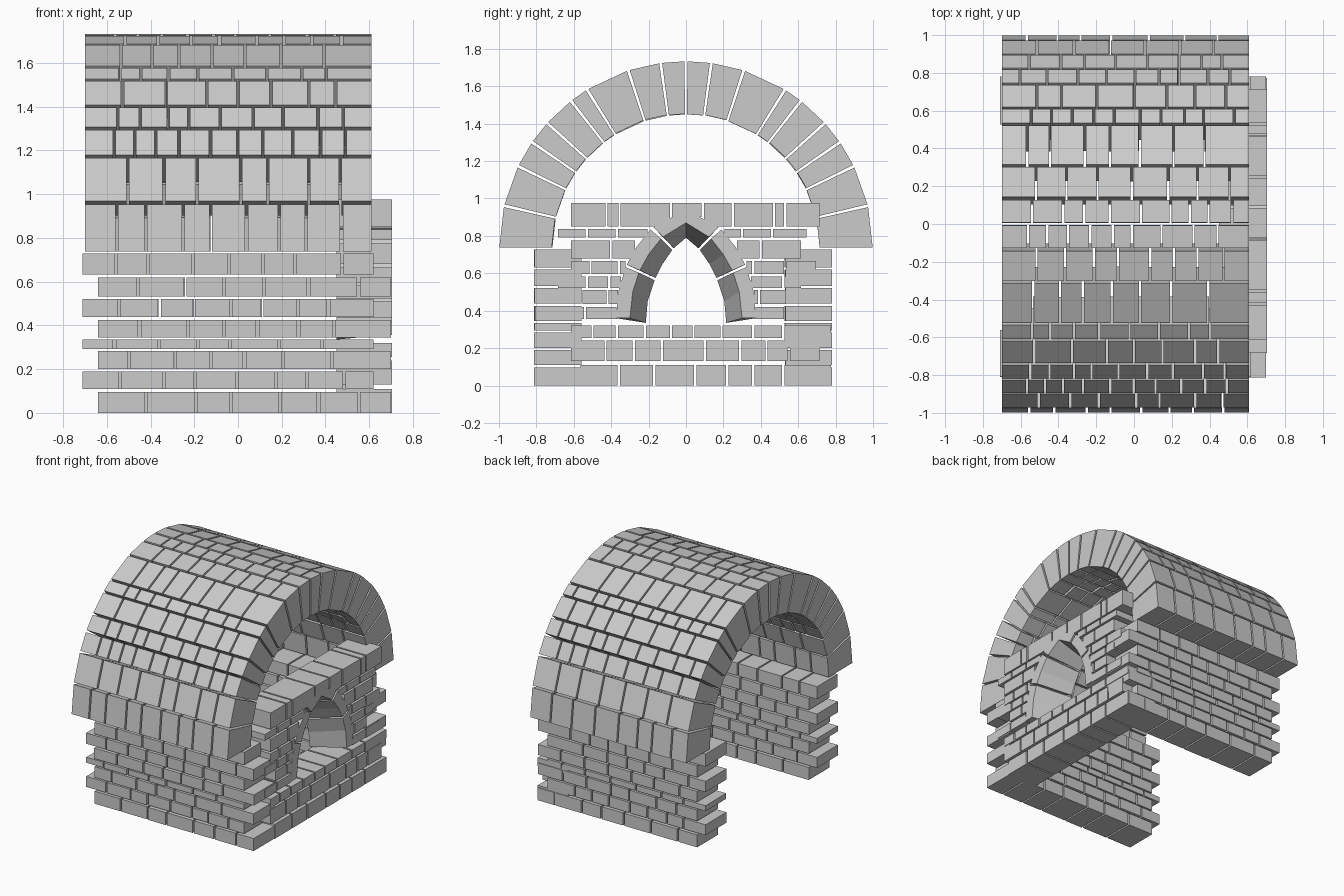
import bpy, bmesh, math, random
from mathutils import Vector

if "Cube" in bpy.data.objects:
    bpy.data.objects.remove(bpy.data.objects["Cube"])

random.seed(7)
GAP = 0.012


def block(bm, a, b):
    """Six-sided stone between two matching quads."""
    va = [bm.verts.new(p) for p in a]
    vb = [bm.verts.new(p) for p in b]
    bm.faces.new(va)
    bm.faces.new(vb[::-1])
    for i in range(4):
        j = (i + 1) % 4
        bm.faces.new((va[j], va[i], vb[i], vb[j]))


def brick(bm, x0, x1, y0, y1, z0, z1):
    quad = lambda x: [(x, y0, z0), (x, y1, z0), (x, y1, z1), (x, y0, z1)]
    block(bm, quad(x0), quad(x1))


def finish(bm, name):
    bmesh.ops.recalc_face_normals(bm, faces=bm.faces)
    me = bpy.data.meshes.new(name)
    bm.to_mesh(me)
    bm.free()
    ob = bpy.data.objects.new(name, me)
    bpy.context.collection.objects.link(ob)
    return ob


def joints(start, end, low, high):
    """Random stone lengths along a course, as (start, end) spans with gaps."""
    cuts = [start]
    while end - cuts[-1] > high + low * 0.5:
        cuts.append(cuts[-1] + random.uniform(low, high))
    cuts.append(end)
    last = len(cuts) - 2
    return [(p + (GAP / 2 if i else 0), q - (GAP / 2 if i < last else 0))
            for i, (p, q) in enumerate(zip(cuts, cuts[1:]))]


# barrel vault: courses of wedge stones, one object per half
angles = [0, 13.1, 26, 34.5, 42, 52, 58, 72, 82.2, 90]
for side, name in ((-1, "vault_front_half"), (1, "vault_back_half")):
    bm = bmesh.new()
    for a0, a1 in zip(angles, angles[1:]):
        t0 = math.radians(a0 + (0.45 if a0 else 0.2))
        t1 = math.radians(a1 - 0.45)
        big = a1 - a0 > 9
        for x0, x1 in joints(-0.70, 0.61, 0.12 if big else 0.09, 0.20 if big else 0.17):
            out, inn = 0.998, 0.717 + random.uniform(-0.003, 0.003)
            prof = [(out, t0), (out, t1), (inn, t1), (inn, t0)]
            quad = lambda x: [(x, side * r * math.cos(t), 0.735 + r * math.sin(t)) for r, t in prof]
            block(bm, quad(x0), quad(x1))
    finish(bm, name)

# side walls: staggered courses leave toothed ends
courses = [(0, .095), (.11, .19), (.20, .283), (.293, .335),
           (.345, .425), (.438, .52), (.532, .62), (.632, .728)]
for y0, y1, name in ((-0.81, -0.56, "front_side_wall"), (0.53, 0.78, "back_side_wall")):
    bm = bmesh.new()
    for i, (z0, z1) in enumerate(courses):
        left, right = ((-0.64, 0.70), (-0.71, 0.62))[i % 2]
        for x0, x1 in joints(left, right, 0.14, 0.23):
            brick(bm, x0, x1, y0 + random.uniform(-.003, .003), y1, z0, z1)
    finish(bm, name)

# pointed window outline (half width, height): outer face and inner face
near = [(.30, .36), (.285, .50), (.25, .61), (.20, .70), (.13, .79), (0, .87)]
far = [(.215, .335), (.205, .45), (.165, .57), (.125, .65), (.07, .73), (0, .79)]
extrados = [(.375, .36), (.36, .51), (.32, .64), (.265, .74), (.185, .84), (0, .94)]


def arch_half(z):
    """Half width of the arch ring's outside at a height."""
    if z < extrados[0][1]:
        return extrados[0][0] if z > 0.33 else 0
    for (w0, h0), (w1, h1) in zip(extrados, extrados[1:]):
        if z <= h1:
            return w0 + (w1 - w0) * (z - h0) / (h1 - h0)
    return 0


# end wall: course heights with brick joints along y
XI, XO = 0.45, 0.705
rows = [
    (0, .11, [-.57, -.36, -.17, .05, .22, .36, .52, .78]),
    (.13, .24, [-.62, -.43, -.28, -.13, .10, .29, .43, .55, .72]),
    (.255, .32, [-.62, -.50, -.37, -.22, -.08, .04, .19, .36, .52, .78]),
    (.355, .42, [-.69, -.54, 0, .53, .70]),
    (.435, .51, [-.56, -.42, 0, .39, .54]),
    (.522, .582, [-.69, -.53, -.41, 0, .52, .62]),
    (.595, .665, [-.62, -.51, -.36, 0, .36, .53, .70]),
    (.68, .775, [-.62, -.40, 0, .40, .62]),
    (.79, .838, [-.69, -.53, -.37, 0, .30, .46, .65]),
    (.85, .975, [-.62, -.425, -.355, -.08, .09, .25, .47, .53, .72]),
]
bm = bmesh.new()
for z0, z1, cuts in rows:
    half = arch_half((z0 + z1) / 2)
    for a, b in zip(cuts, cuts[1:]):
        a, b = a + GAP / 2, b - GAP / 2
        low = z0
        if z0 > 0.84:                       # top course rests over the arch point
            if a < 0 < b:
                low = 0.90
        elif half:
            if a < 0:
                b = min(b, -half)
            else:
                a = max(a, half)
        if b - a > 0.01:
            brick(bm, XI, XO, a, b, low, z1)
finish(bm, "end_wall")

# splayed window arch: wedge stones round the pointed opening
bm = bmesh.new()
for s in (-1, 1):
    for i in range(5):
        def lerp(line, t):
            return Vector(line[i]).lerp(Vector(line[i + 1]), t)
        t0 = 0.06 if i in (2, 4) else 0
        t1 = 0.94 if i in (1, 3) else 1
        quads = []
        for t in (t0, t1):
            n, f, e = lerp(near, t), lerp(far, t), lerp(extrados, t)
            quads.append([(XO, s * n.x, n.y), (XO, s * e.x, e.y),
                          (XI, s * e.x, e.y), (XI, s * f.x, f.y)])
        block(bm, *quads)
finish(bm, "window_arch")
